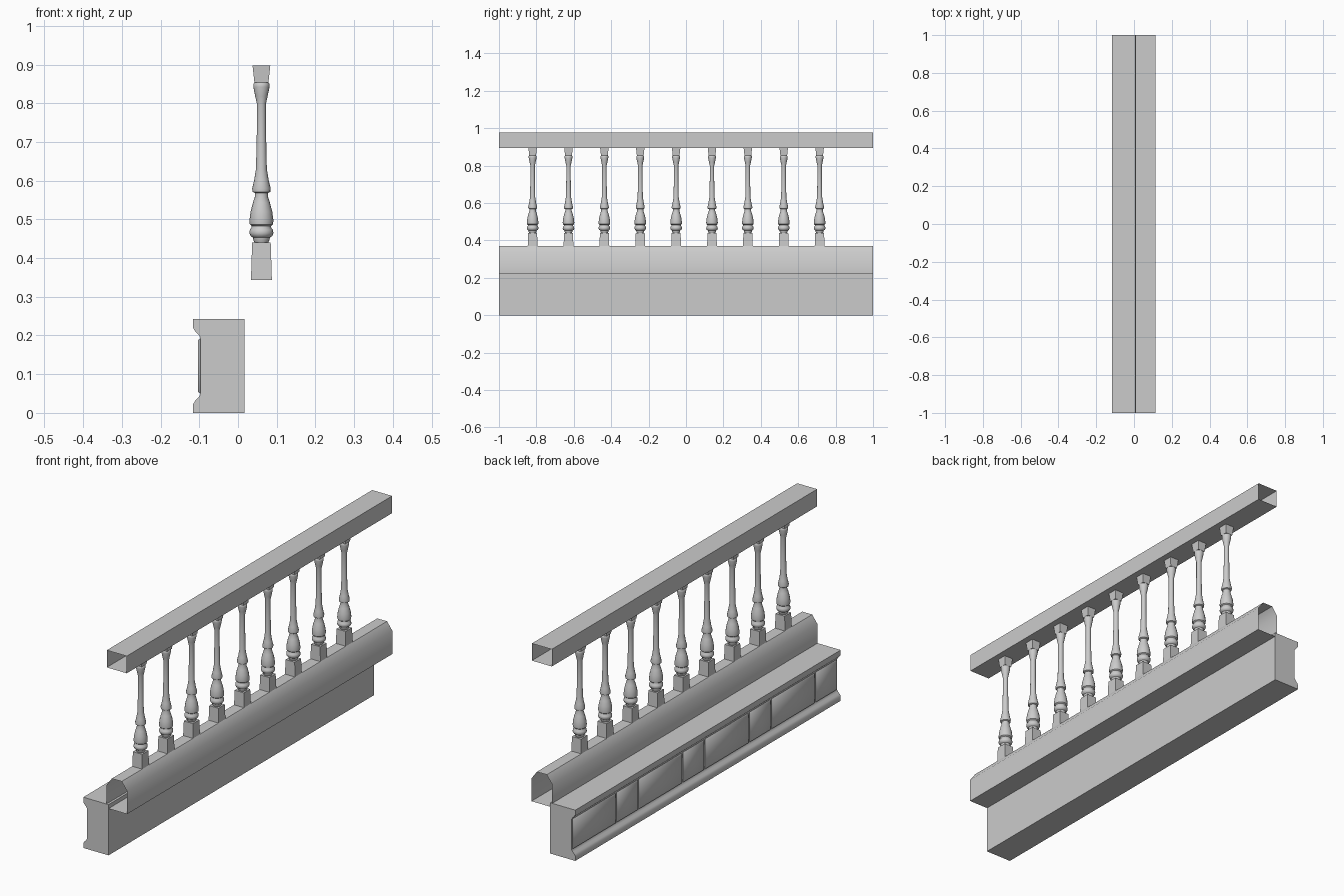
import bpy, bmesh, math

if "Cube" in bpy.data.objects:
    bpy.data.objects.remove(bpy.data.objects["Cube"])

RAIL_X = 0.0605


def finish(name, bm, angle=None):
    bmesh.ops.recalc_face_normals(bm, faces=bm.faces)
    mesh = bpy.data.meshes.new(name)
    bm.to_mesh(mesh)
    bm.free()
    obj = bpy.data.objects.new(name, mesh)
    bpy.context.collection.objects.link(obj)
    if angle:
        bpy.ops.object.select_all(action='DESELECT')
        obj.select_set(True)
        bpy.context.view_layer.objects.active = obj
        bpy.ops.object.shade_smooth_by_angle(angle=math.radians(angle))
    return obj


def extrude_y(name, profile, caps, angle=None):
    """Sweep a closed (x, z) outline from y = -1 to y = 1."""
    bm = bmesh.new()
    a = [bm.verts.new((x, -1, z)) for x, z in profile]
    b = [bm.verts.new((x, 1, z)) for x, z in profile]
    n = len(profile)
    for i in range(n):
        j = (i + 1) % n
        bm.faces.new((a[i], a[j], b[j], b[i]))
    if caps:
        bm.faces.new(a)
        bm.faces.new(b)
    return finish(name, bm, angle)


def add_block(bm, z0, z1, r0, r1):
    """Square tapered block; r0 and r1 are half widths."""
    rings = [[bm.verts.new((sx * r, sy * r, z)) for sx, sy in
              ((-1, -1), (1, -1), (1, 1), (-1, 1))] for z, r in ((z0, r0), (z1, r1))]
    lo, hi = rings
    for i in range(4):
        j = (i + 1) % 4
        bm.faces.new((lo[i], lo[j], hi[j], hi[i]))
    bm.faces.new(lo[::-1])
    bm.faces.new(hi)


# Plinth with coved rear side
lower = [(-0.116, 0.0), (-0.116, 0.022), (-0.111, 0.031), (-0.103, 0.039), (-0.097, 0.048)]
upper = [(x, 0.242 - z) for x, z in reversed(lower)]
extrude_y("plinth", [(0.017, 0.0)] + lower + upper + [(0.017, 0.242)], True, 35)

# Raised panels alternating long and short along the plinth
y = 1.0
for i in range(8):
    length = 0.333 if i % 2 == 0 else 0.167
    gap = 0.006
    bm = bmesh.new()
    bmesh.ops.create_cube(bm, size=1)
    for v in bm.verts:
        inset = 0.007 if v.co.x < 0 else 0.0
        v.co.y = y - length / 2 + v.co.y * (length - gap - 2 * inset)
        v.co.z = 0.121 + v.co.z * (0.148 - 2 * inset)
        v.co.x = -0.103 if v.co.x < 0 else -0.094
    finish("plinth_panel_%d" % (i + 1), bm, 60)
    y -= length

# Open-ended bottom and top rails
w = 0.0545
extrude_y("bottom_rail", [(RAIL_X + x, z) for x, z in (
    (-w, 0.223), (w, 0.223), (w, 0.332), (0.026, 0.371), (-0.026, 0.371), (-w, 0.332))],
    False, 40)
w = 0.0525
extrude_y("top_rail", [(RAIL_X + x, z) for x, z in (
    (-w, 0.894), (w, 0.894), (w, 0.976), (-w, 0.976))], False)

# Turned baluster: lathe profile (radius, z) between two square blocks
PROFILE = [(0.017, 0.438), (0.021, 0.447), (0.022, 0.453), (0.028, 0.457), (0.031, 0.464),
           (0.030, 0.473), (0.025, 0.479), (0.025, 0.483), (0.030, 0.487), (0.031, 0.497),
           (0.028, 0.520), (0.022, 0.543), (0.017, 0.558), (0.017, 0.568), (0.023, 0.571),
           (0.024, 0.580), (0.019, 0.600), (0.014, 0.630), (0.012, 0.720), (0.012, 0.800),
           (0.016, 0.818), (0.021, 0.842), (0.021, 0.850), (0.016, 0.856)]
SIDES = 16
bm = bmesh.new()
rings = [[bm.verts.new((r * math.cos(2 * math.pi * k / SIDES),
                        r * math.sin(2 * math.pi * k / SIDES), z)) for k in range(SIDES)]
         for r, z in PROFILE]
for lo, hi in zip(rings, rings[1:]):
    for k in range(SIDES):
        m = (k + 1) % SIDES
        bm.faces.new((lo[k], lo[m], hi[m], hi[k]))
add_block(bm, 0.343, 0.440, 0.027, 0.024)
add_block(bm, 0.853, 0.898, 0.018, 0.023)
first = finish("baluster_1", bm, 40)

# Nine evenly spaced balusters
for i in range(9):
    obj = first
    if i:
        obj = bpy.data.objects.new("baluster_%d" % (i + 1), first.data)
        bpy.context.collection.objects.link(obj)
    obj.location = (RAIL_X, -0.82 + 0.1918 * i, 0)
